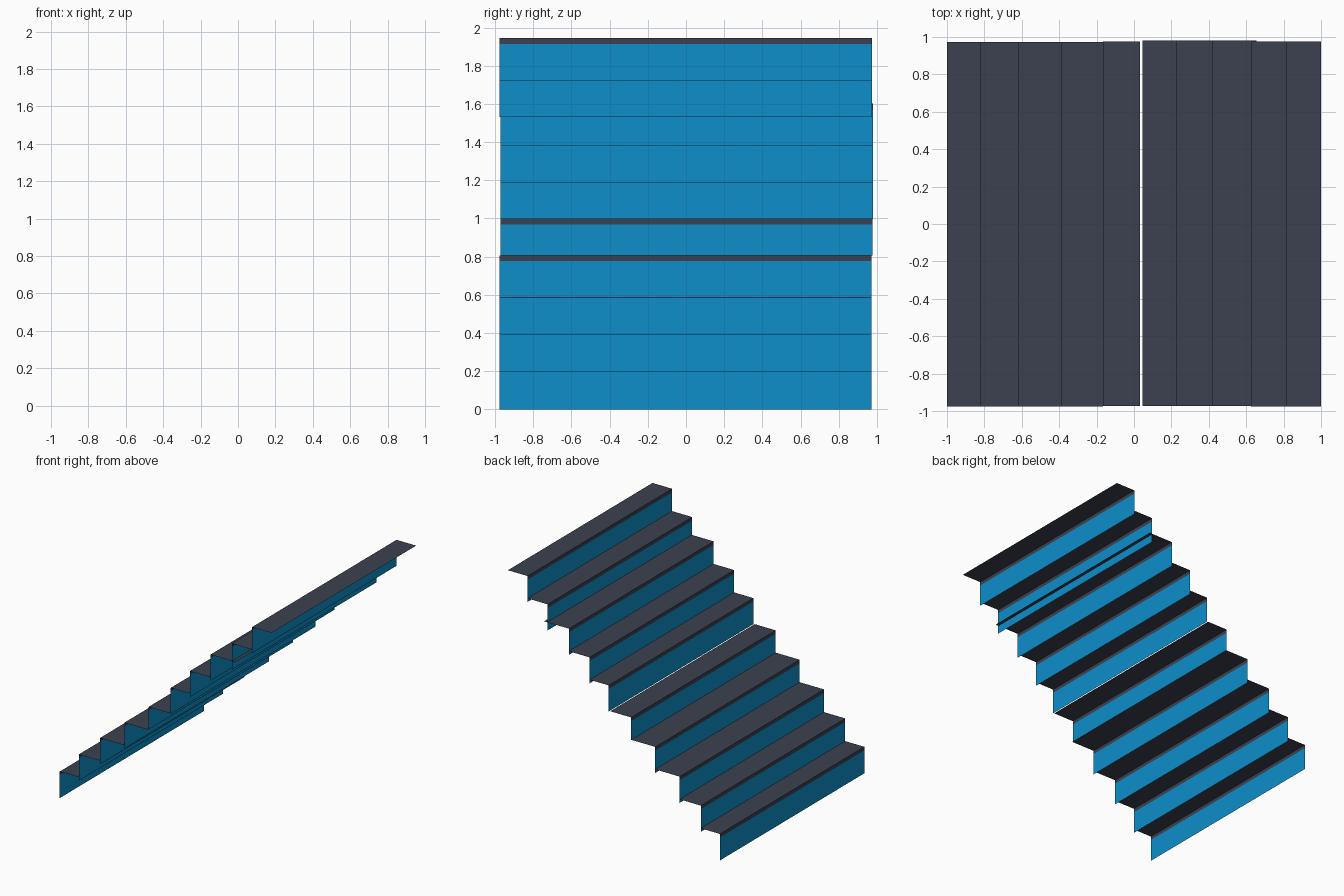
import bpy

if "Cube" in bpy.data.objects:
    bpy.data.objects.remove(bpy.data.objects["Cube"])


def material(name, rgb):
    m = bpy.data.materials.new(name)
    m.diffuse_color = (*rgb, 1.0)
    m.use_nodes = True
    m.node_tree.nodes["Principled BSDF"].inputs["Base Color"].default_value = m.diffuse_color
    return m


BLUE = material("riser blue", (0.004, 0.275, 0.60))
DARK = material("tread slate", (0.046, 0.053, 0.079))

NOSE = 0.031  # depth of the dark lip folded down at each tread's front


def folded_sheet(name, profile, y0, y1, mat):
    """Sweep an x-z polyline across the stair width as a thin open sheet."""
    n = len(profile)
    verts = [(x, y, z) for y in (y0, y1) for x, z in profile]
    faces = [(i, n + i, n + i + 1, i + 1)[::-1] for i in range(n - 1)]
    mesh = bpy.data.meshes.new(name)
    mesh.from_pydata(verts, [], faces)
    mesh.materials.append(mat)
    obj = bpy.data.objects.new(name, mesh)
    bpy.context.collection.objects.link(obj)


# flights: (y range, steps), step = (front x, back x, riser bottom z, tread z)
flights = [
    ((-0.977, 0.972), [(-1.0, -0.82, 0.0, 0.227), (-0.82, -0.62, 0.196, 0.421),
                       (-0.62, -0.39, 0.390, 0.615), (-0.39, -0.165, 0.585, 0.807)]),
    ((-0.972, 0.976), [(-0.165, 0.032, 0.807, 1.000)]),
    ((-0.972, 0.980), [(0.045, 0.225, 0.996, 1.219), (0.225, 0.42, 1.188, 1.410),
                       (0.42, 0.655, 1.379, 1.603)]),
    ((-0.976, 0.975), [(0.625, 0.815, 1.531, 1.754), (0.815, 1.0, 1.723, 1.945)]),
]

# steps: blue riser sheet plus dark tread with folded nosing
count = 0
for (y0, y1), steps in flights:
    for front, back, bottom, top in steps:
        count += 1
        folded_sheet(f"riser_{count}", [(front, bottom), (front, top - NOSE)], y0, y1, BLUE)
        folded_sheet(f"tread_{count}", [(front, top - NOSE), (front, top), (back, top)],
                     y0, y1, DARK)
